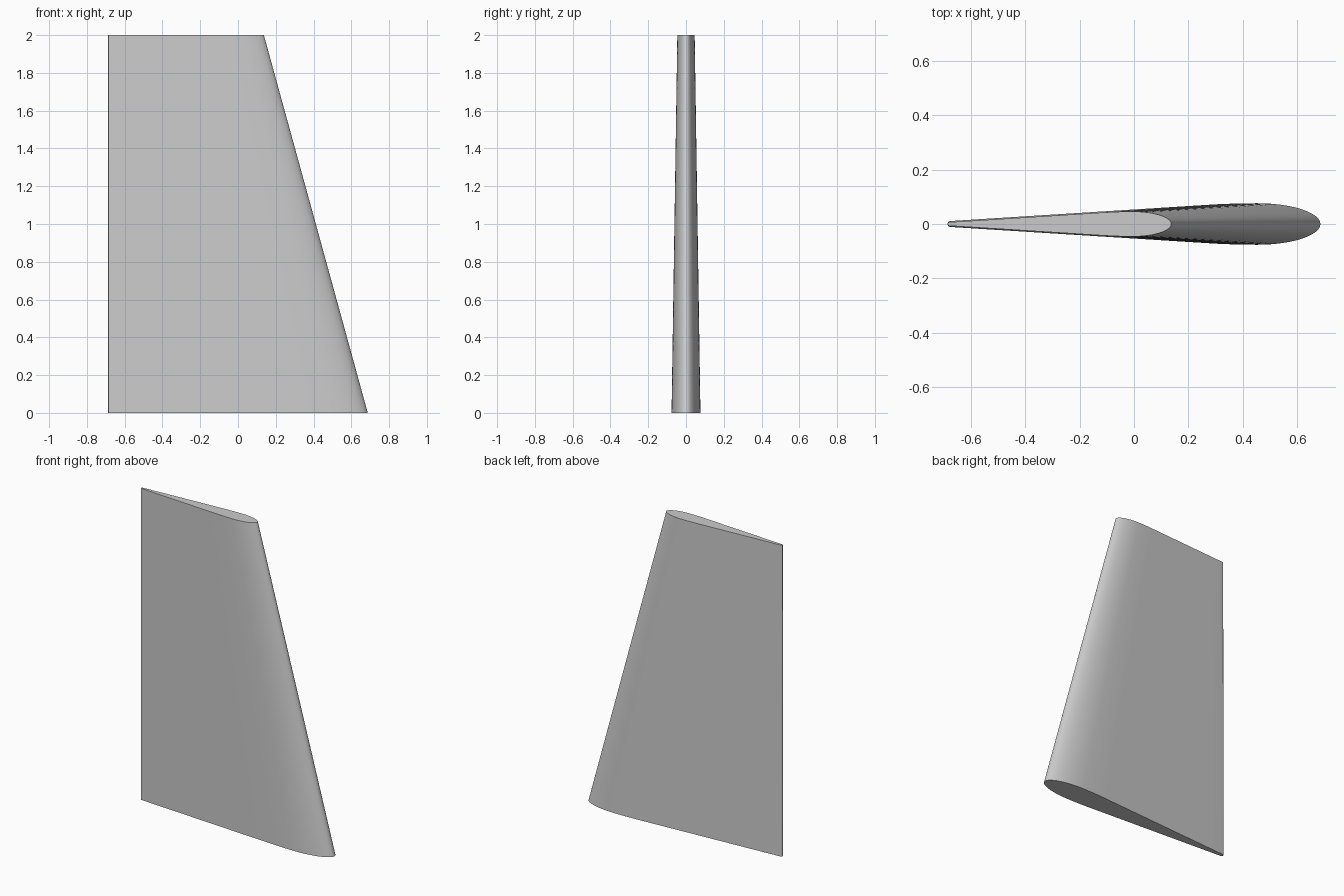
import bpy, bmesh, math

if "Cube" in bpy.data.objects:
    bpy.data.objects.remove(bpy.data.objects["Cube"])

TRAIL = -0.687


def half_thickness(u):
    # u: 0 at trailing edge, 1 at nose; result is relative to the chord
    if u < 0.008:                                   # small rounded tail
        return 0.008 * math.sqrt(max(0, 1 - (1 - u / 0.008) ** 2))
    if u < 0.7:                                     # straight flank
        return 0.008 + 0.063 * (u - 0.008)
    if u < 0.83:                                    # blend to maximum thickness
        t = (0.83 - u) / 0.13
        return 0.0557 - 0.0041 * t * t
    return 0.0557 * math.sqrt(max(0, 1 - ((u - 0.83) / 0.17) ** 2))


# Chordwise stations, dense at both rounded ends
us = [0.008 * (1 - math.cos(i / 6 * math.pi / 2)) for i in range(6)]
us += [0.008 + 0.692 * i / 10 for i in range(10)]
us += [0.7 + 0.13 * i / 6 for i in range(6)]
us += [0.83 + 0.17 * math.sin(i / 20 * math.pi / 2) for i in range(21)]
outline = [(u, -half_thickness(u)) for u in us]
outline += [(u, half_thickness(u)) for u in us[-2:0:-1]]

# Tapered fin lofted from root to tip
bm = bmesh.new()
rings = [[bm.verts.new((TRAIL + u * chord, v * chord, z)) for u, v in outline]
         for z, chord in ((0, 1.374), (2, 0.824))]
n = len(outline)
for i in range(n):
    j = (i + 1) % n
    bm.faces.new((rings[0][i], rings[0][j], rings[1][j], rings[1][i]))
bm.faces.new(rings[0][::-1])
bm.faces.new(rings[1])
bmesh.ops.recalc_face_normals(bm, faces=bm.faces)

mesh = bpy.data.meshes.new("fin")
bm.to_mesh(mesh)
bm.free()
fin = bpy.data.objects.new("fin", mesh)
bpy.context.collection.objects.link(fin)
bpy.context.view_layer.objects.active = fin
fin.select_set(True)
bpy.ops.object.shade_smooth_by_angle(angle=math.radians(35))
